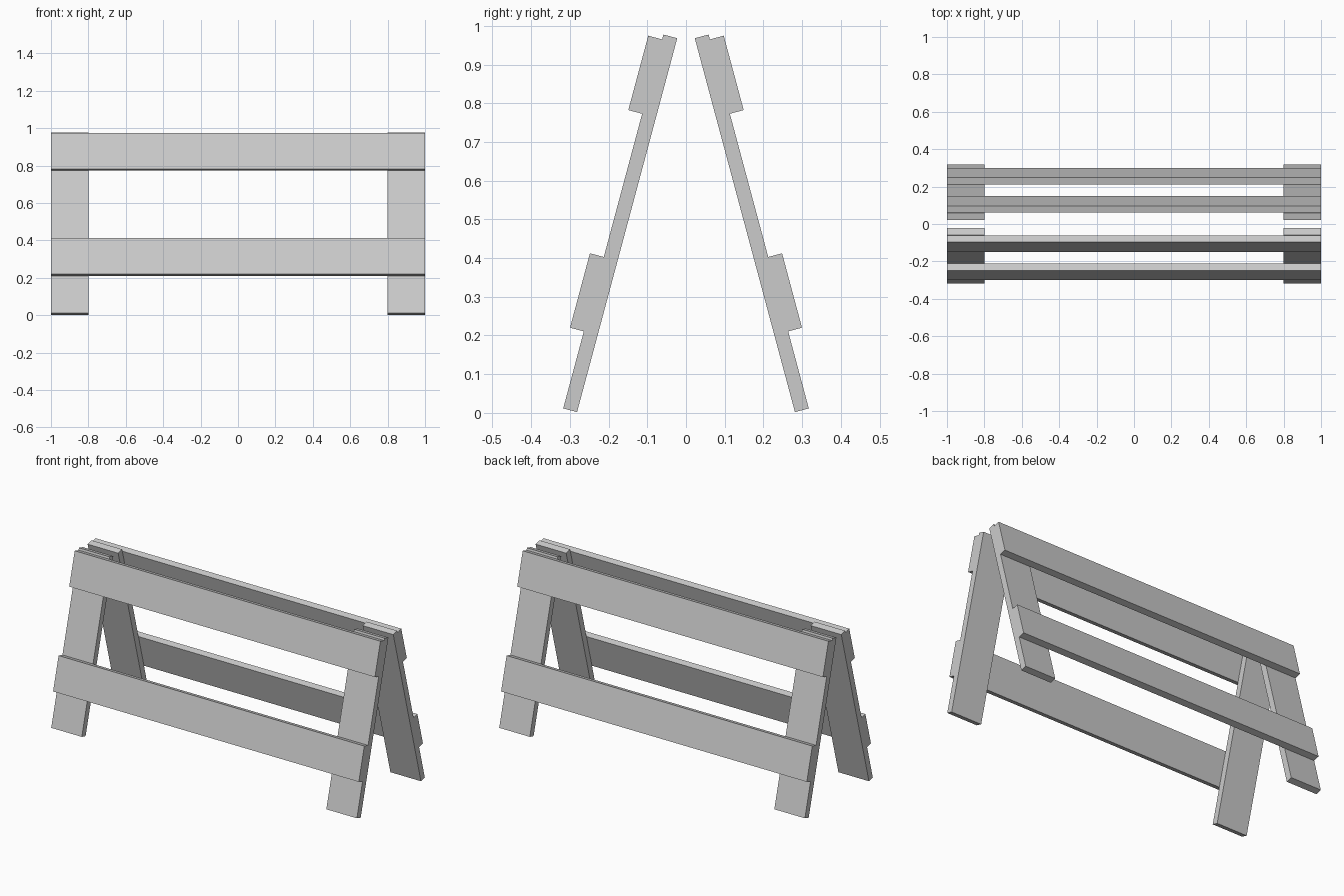
import bpy, bmesh
from math import radians
from mathutils import Matrix, Vector

if "Cube" in bpy.data.objects:
    bpy.data.objects.remove(bpy.data.objects["Cube"])

TILT = radians(15)
FOOT_Y, FOOT_Z = 0.2815, 0.002      # inner bottom edge of each frame
THICK = 0.037                       # plank thickness


def plank(name, side, x0, x1, v0, u0, u1):
    """Plank in a leaning frame: v0 = outward offset, u = distance up the leg."""
    frame = (Matrix.Translation((0, side * FOOT_Y, FOOT_Z))
             @ Matrix.Rotation(side * TILT, 4, 'X'))
    centre = Vector(((x0 + x1) / 2, side * (v0 + THICK / 2), (u0 + u1) / 2))
    size = Matrix.Diagonal((x1 - x0, THICK, u1 - u0, 1))
    bm = bmesh.new()
    bmesh.ops.create_cube(bm, size=1, matrix=size)
    mesh = bpy.data.meshes.new(name)
    bm.to_mesh(mesh)
    bm.free()
    ob = bpy.data.objects.new(name, mesh)
    ob.matrix_world = frame @ Matrix.Translation(centre)
    bpy.context.collection.objects.link(ob)


for label, side in (("front", -1), ("back", 1)):
    # legs
    plank(label + "_left_leg", side, -1.0, -0.8, 0, 0, 1)
    plank(label + "_right_leg", side, 0.8, 1.0, 0, 0, 1)
    # boards nailed to the outside of the legs
    plank(label + "_upper_board", side, -1, 1, THICK, 0.788, 0.987)
    plank(label + "_lower_board", side, -1, 1, THICK, 0.206, 0.405)
